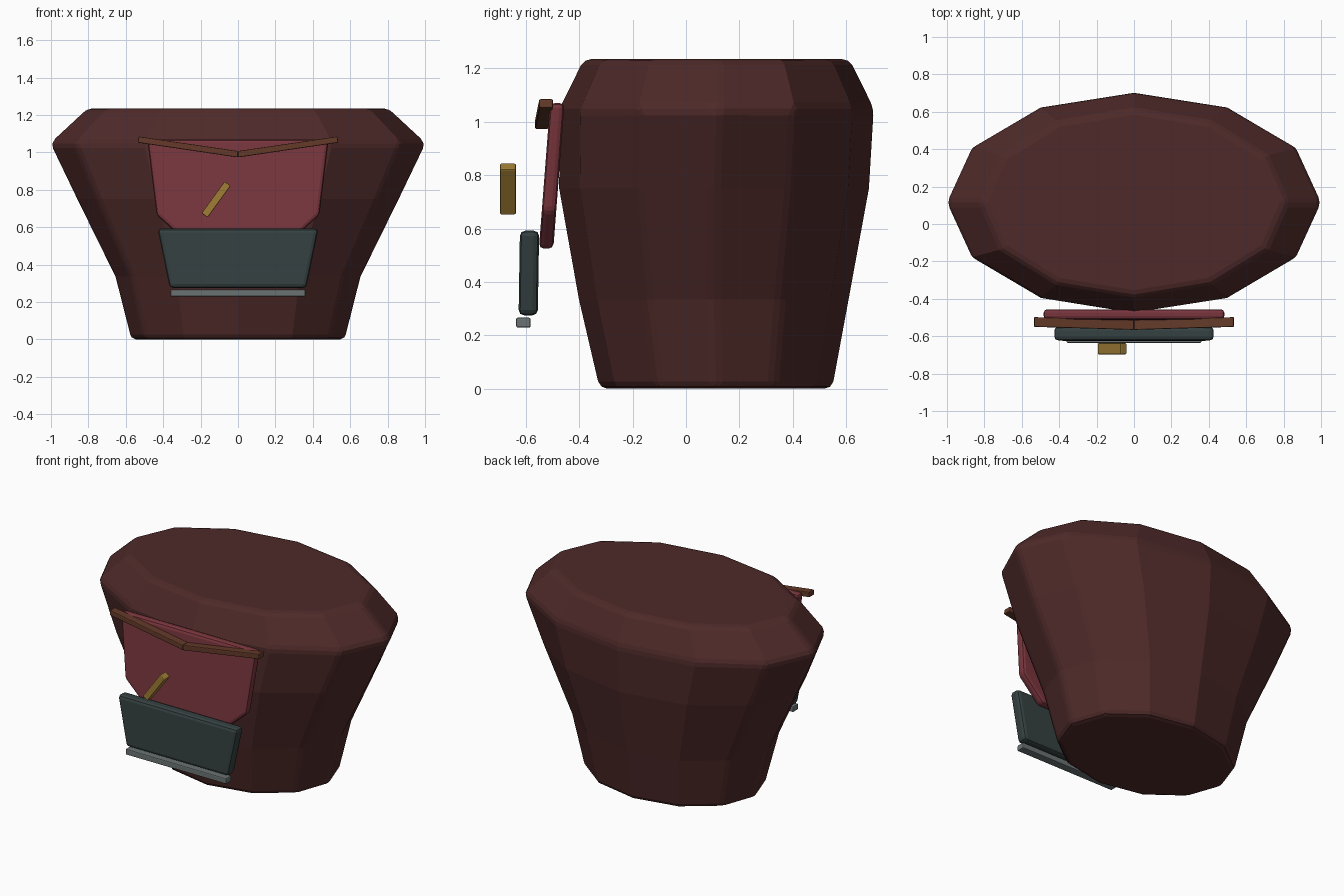
import bpy, bmesh, math

if "Cube" in bpy.data.objects:
    bpy.data.objects.remove(bpy.data.objects["Cube"])


def colour(name, rgb):
    m = bpy.data.materials.new(name)
    m.diffuse_color = (*rgb, 1)
    m.use_nodes = True
    m.node_tree.nodes["Principled BSDF"].inputs["Base Color"].default_value = m.diffuse_color
    return m


MAROON = colour("dark maroon", (0.076, 0.023, 0.022))
RED = colour("dull red", (0.190, 0.036, 0.047))
TEAL = colour("dark slate", (0.036, 0.053, 0.053))
GREY = colour("grey", (0.145, 0.170, 0.170))
BROWN = colour("brown", (0.127, 0.042, 0.022))
GOLD = colour("gold", (0.350, 0.205, 0.035))


def loft(name, rings, mat, bevel, segments=2):
    """Skin a stack of equal point rings, cap both ends, soften sharp edges."""
    bm = bmesh.new()
    loops = [[bm.verts.new(p) for p in ring] for ring in rings]
    n = len(loops[0])
    for a, b in zip(loops, loops[1:]):
        for i in range(n):
            j = (i + 1) % n
            bm.faces.new((a[i], a[j], b[j], b[i]))
    bm.faces.new(loops[0][::-1])
    bm.faces.new(loops[-1])
    bmesh.ops.recalc_face_normals(bm, faces=bm.faces)
    me = bpy.data.meshes.new(name)
    bm.to_mesh(me)
    bm.free()
    me.materials.append(mat)
    ob = bpy.data.objects.new(name, me)
    bpy.context.collection.objects.link(ob)
    if bevel:
        mod = ob.modifiers.new("soft edges", 'BEVEL')
        mod.width = bevel
        mod.segments = segments
        mod.limit_method = 'ANGLE'
        mod.angle_limit = math.radians(30)
    return ob


def plate(name, outline, y_at, thick, mat, bevel):
    """Extrude an (x, z) outline along y; y_at(x, z) is the middle depth."""
    rings = [[(x, y_at(x, z) + s * thick / 2, z) for x, z in outline]
             for s in (-1, 1)]
    return loft(name, rings, mat, bevel)


def mirrored(half):
    return half + [(-x, z) for x, z in reversed(half)]


# Torso: twelve-sided elliptical rings as z, x radius, y radius, y centre
profile = [(0.0, 0.575, 0.435, 0.112), (0.335, 0.66, 0.505, 0.104),
           (0.75, 0.865, 0.58, 0.105), (1.05, 1.01, 0.588, 0.115),
           (1.235, 0.81, 0.497, 0.115)]
loft("torso", [[(rx * math.cos(math.tau * i / 12),
                 cy + ry * math.sin(math.tau * i / 12), z) for i in range(12)]
               for z, rx, ry, cy in profile], MAROON, 0.028)

# Chest panel leaning forward toward the bottom
plate("chest_panel",
      mirrored([(0.485, 1.07), (0.435, 0.665), (0.28, 0.525)]),
      lambda x, z: -0.482 - (1.07 - z) * 0.077, 0.054, RED, 0.018)

# Belly plate and the thin bar under it
plate("belly_plate", mirrored([(0.43, 0.592), (0.365, 0.275)]),
      lambda x, z: -0.586 - (0.592 - z) * 0.016, 0.072, TEAL, 0.02)
plate("lower_bar", mirrored([(0.36, 0.266), (0.36, 0.229)]),
      lambda x, z: -0.609, 0.054, GREY, 0.006)

# Shallow V collar made of two mirrored strips
for name, s in (("right_collar", 1), ("left_collar", -1)):
    plate(name, [(0, 0.973), (s * 0.536, 1.052), (s * 0.532, 1.085),
                 (0, 1.007)],
          lambda x, z: -0.540 + abs(x) * 0.03, 0.052, BROWN, 0.005)

# Slanted clasp floating in front of the chest
cx, cz, ang, half_l, half_w = -0.117, 0.748, math.radians(54), 0.105, 0.02
ca, sa = math.cos(ang), math.sin(ang)
plate("clasp", [(cx + u * ca - v * sa, cz + u * sa + v * ca)
                for u, v in ((-half_l, -half_w), (half_l, -half_w),
                             (half_l, half_w), (-half_l, half_w))],
      lambda x, z: -0.667, 0.06, GOLD, 0.005)
